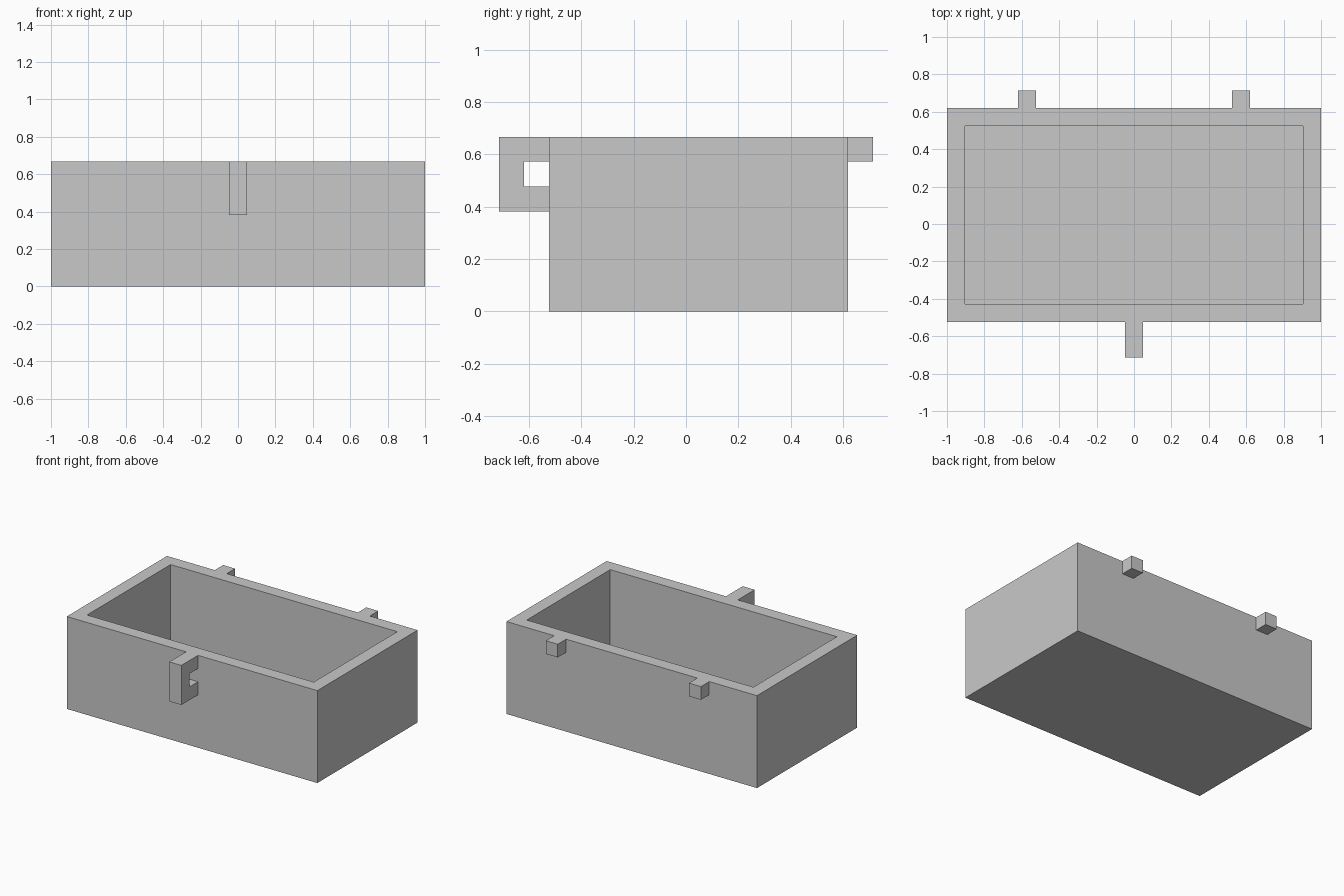
import bpy
import bmesh
from mathutils import Vector

cube = bpy.data.objects.get("Cube")
if cube:
    bpy.data.objects.remove(cube, do_unlink=True)

U = 2 / 21              # wall thickness; every size is a multiple of it
FRONT, BACK = -5.5 * U, 6.5 * U
HEIGHT = 7 * U

grey = bpy.data.materials.new("plain_grey")
grey.use_nodes = True
colour = (0.584, 0.584, 0.584, 1)
grey.diffuse_color = colour
grey.node_tree.nodes["Principled BSDF"].inputs["Base Color"].default_value = colour


def finish(name, bm):
    bmesh.ops.recalc_face_normals(bm, faces=bm.faces)
    mesh = bpy.data.meshes.new(name)
    bm.to_mesh(mesh)
    bm.free()
    mesh.materials.append(grey)
    obj = bpy.data.objects.new(name, mesh)
    bpy.context.collection.objects.link(obj)


def add_box(bm, low, high):
    low, high = Vector(low), Vector(high)
    verts = bmesh.ops.create_cube(bm, size=1)["verts"]
    bmesh.ops.scale(bm, vec=high - low, verts=verts)
    bmesh.ops.translate(bm, vec=(low + high) / 2, verts=verts)


# Open box: inset the top to leave a flat rim, then sink the middle straight down
bm = bmesh.new()
add_box(bm, (-1, FRONT, 0), (1, BACK, HEIGHT))
lid = max(bm.faces, key=lambda f: f.calc_center_median().z)
bmesh.ops.inset_region(bm, faces=[lid], thickness=U, use_even_offset=True)
bmesh.ops.inset_region(bm, faces=[lid], thickness=0)
bmesh.ops.translate(bm, vec=(0, 0, U - HEIGHT), verts=lid.verts)
finish("box_body", bm)

# Front latch: a C-shaped side profile extruded across its width
bm = bmesh.new()
profile = [(0, 7), (-2, 7), (-2, 4), (0, 4), (0, 5), (-1, 5), (-1, 6), (0, 6)]
face = bm.faces.new([bm.verts.new((-U / 2, FRONT + y * U, z * U)) for y, z in profile])
sweep = bmesh.ops.extrude_face_region(bm, geom=[face])["geom"]
bmesh.ops.translate(bm, vec=(U, 0, 0),
                    verts=[v for v in sweep if isinstance(v, bmesh.types.BMVert)])
# Close the starting side if the extrusion removed it
bmesh.ops.holes_fill(bm, edges=[e for e in bm.edges if e.is_boundary])
finish("front_latch", bm)

# Pair of hinge lugs on the back rim
for name, side in (("left_hinge_lug", 1), ("right_hinge_lug", -1)):
    bm = bmesh.new()
    x = side * 6 * U
    add_box(bm, (x - U / 2, BACK, HEIGHT - U), (x + U / 2, BACK + U, HEIGHT))
    finish(name, bm)
